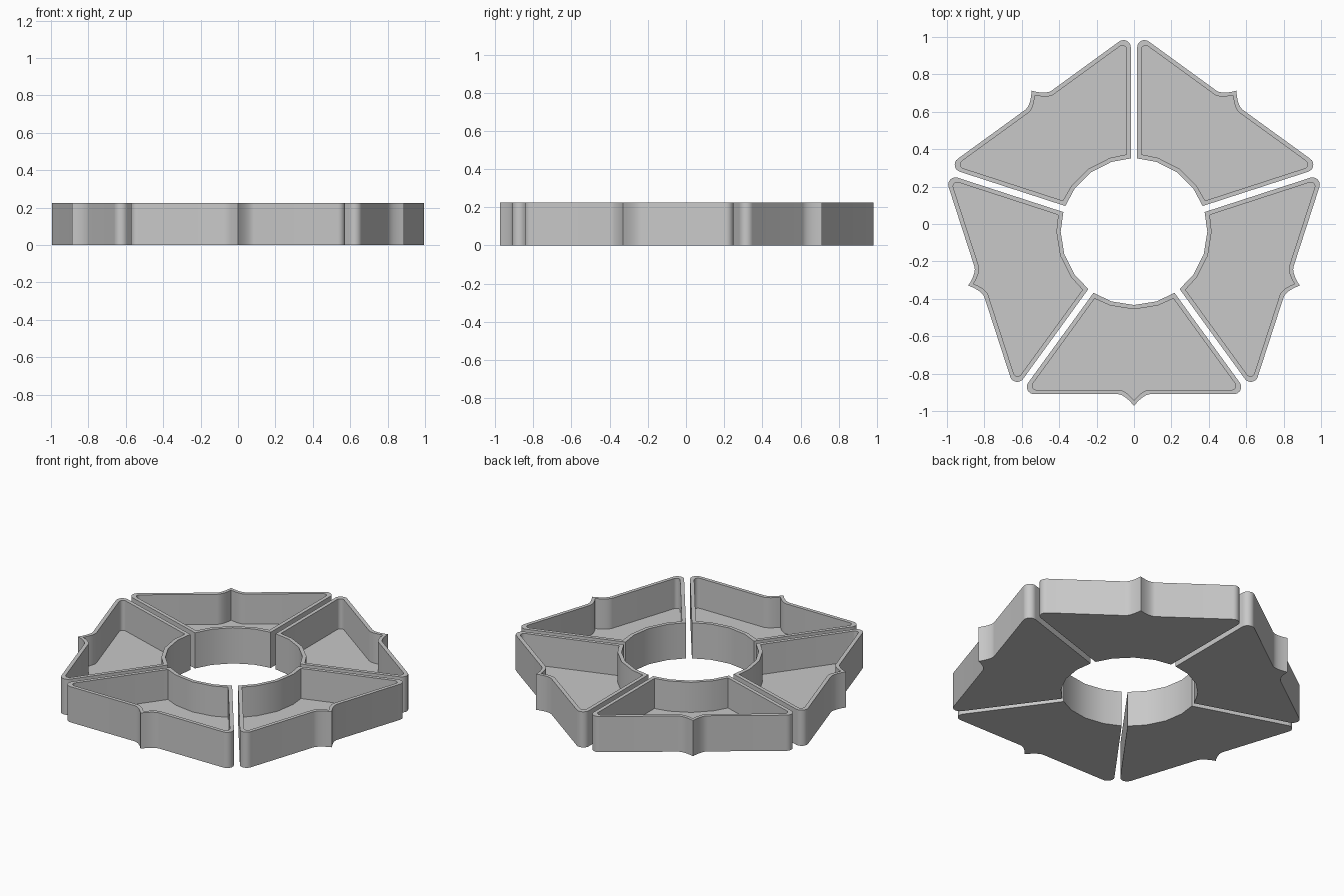
import bpy
import bmesh
from math import sin, cos, asin, pi, radians

cube = bpy.data.objects.get("Cube")
if cube:
    bpy.data.objects.remove(cube, do_unlink=True)

COUNT = 5
HEIGHT = 0.225
FLOOR = 0.035
WALL = 0.023
CENTRE_Y = -0.041
HALF = pi / COUNT

grey = bpy.data.materials.new("plain_grey")
grey.use_nodes = True
colour = (0.58, 0.58, 0.58, 1)
grey.diffuse_color = colour
grey.node_tree.nodes["Principled BSDF"].inputs["Base Color"].default_value = colour


def tray_profile(apothem, gap, hole, fillet, tip_width, tip_height):
    """Closed outline of one wedge pointing towards -y."""
    # Facets around the central hole, ending at the side wall
    angles = [0, radians(18), HALF - asin(gap / hole)]
    half = [(hole * sin(a), hole * cos(a)) for a in angles]
    # Rounded outer corner
    cd = apothem - fillet
    cx = (cd * sin(HALF) - gap - fillet) / cos(HALF)
    steps = 8
    for i in range(steps + 1):
        a = -HALF + (pi / 2 + HALF) * i / steps
        half.append((cx + fillet * cos(a), cd + fillet * sin(a)))
    # Flared point in the middle of the outer wall
    steps = 6
    for i in range(steps + 1):
        t = i / steps
        half.append((tip_width * (1 - t), apothem + tip_height * t ** 1.7))
    mirrored = [(-x, d) for x, d in half[-2:0:-1]]
    return [(x, -d) for x, d in half + mirrored]


def build_tray(name, angle):
    bm = bmesh.new()
    outer = tray_profile(0.869, 0.017, 0.392, 0.039, 0.085, 0.063)
    inner = tray_profile(0.869 - WALL, 0.017 + WALL, 0.392 + WALL,
                         0.022, 0.08, 0.056)

    def loop(points, z):
        return [bm.verts.new((x, y, z)) for x, y in points]

    # Outer wall, rim, cavity wall
    loops = [loop(outer, 0), loop(outer, HEIGHT),
             loop(inner, HEIGHT), loop(inner, FLOOR)]
    n = len(outer)
    for low, high in zip(loops, loops[1:]):
        for i in range(n):
            j = (i + 1) % n
            bm.faces.new((low[i], low[j], high[j], high[i]))
    # Underside and cavity floor
    bm.faces.new(loops[0])
    bm.faces.new(loops[-1])
    bmesh.ops.recalc_face_normals(bm, faces=bm.faces)

    mesh = bpy.data.meshes.new(name)
    bm.to_mesh(mesh)
    bm.free()
    mesh.materials.append(grey)
    tray = bpy.data.objects.new(name, mesh)
    tray.location.y = CENTRE_Y
    tray.rotation_euler.z = angle
    bpy.context.collection.objects.link(tray)
    return tray


# Five trays in a ring
names = ["front_tray", "left_front_tray", "left_back_tray",
         "right_back_tray", "right_front_tray"]
bpy.ops.object.select_all(action="DESELECT")
for k, name in enumerate(names):
    tray = build_tray(name, 2 * HALF * k)
    tray.select_set(True)
    bpy.context.view_layer.objects.active = tray
bpy.ops.object.shade_smooth_by_angle(angle=radians(30))
